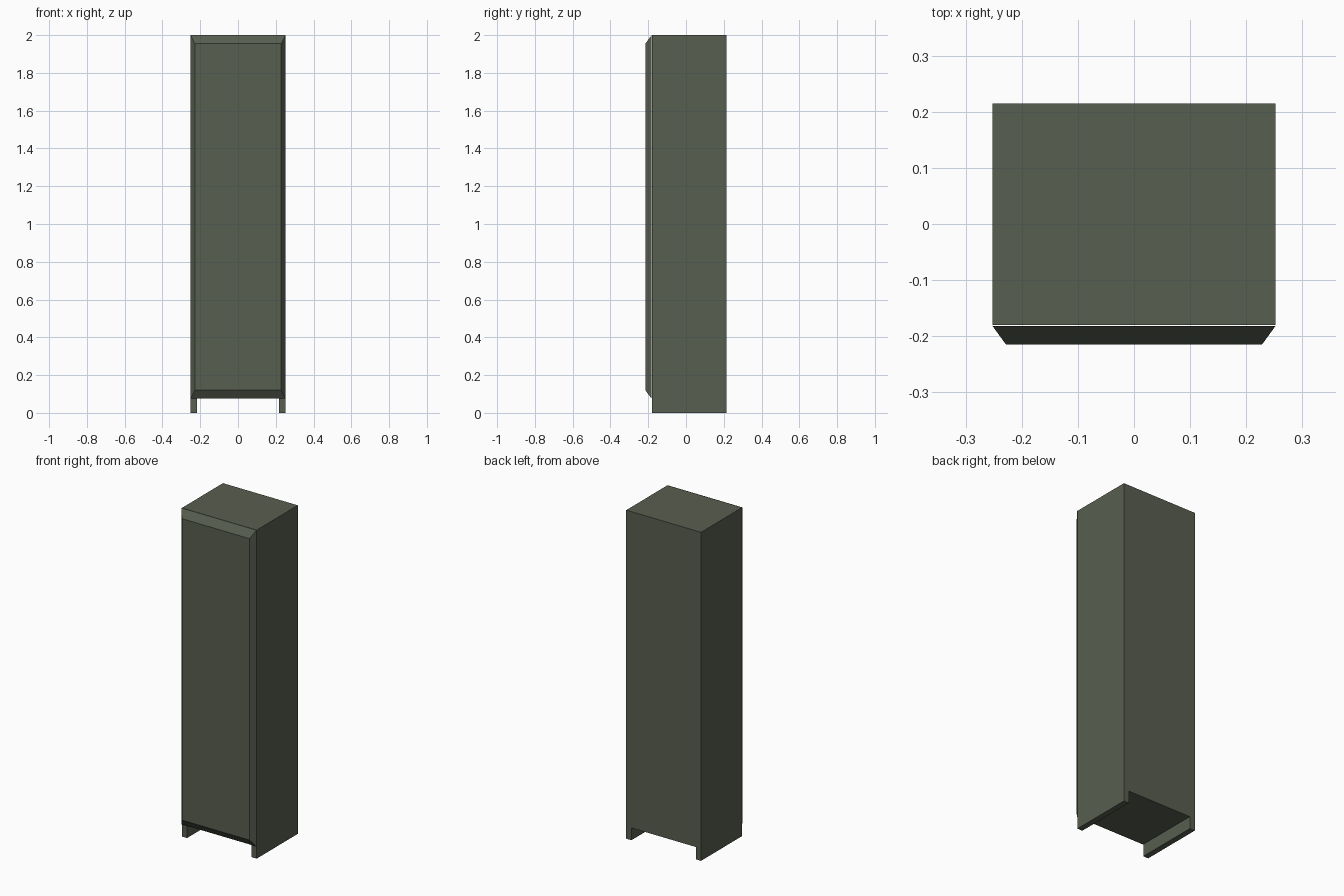
import bpy, bmesh

if "Cube" in bpy.data.objects:
    bpy.data.objects.remove(bpy.data.objects["Cube"])

paint = bpy.data.materials.new("olive grey paint")
paint.diffuse_color = (0.098, 0.112, 0.080, 1)
paint.use_nodes = True
paint.node_tree.nodes["Principled BSDF"].inputs["Base Color"].default_value = paint.diffuse_color


def loft(name, front, back):
    """Closed solid between two matching outlines given as 3D points."""
    bm = bmesh.new()
    a = [bm.verts.new(p) for p in front]
    b = [bm.verts.new(p) for p in back]
    bm.faces.new(a)
    bm.faces.new(b[::-1])
    n = len(a)
    for i in range(n):
        j = (i + 1) % n
        bm.faces.new((a[j], a[i], b[i], b[j]))
    bmesh.ops.recalc_face_normals(bm, faces=bm.faces)
    mesh = bpy.data.meshes.new(name)
    bm.to_mesh(mesh)
    bm.free()
    mesh.materials.append(paint)
    ob = bpy.data.objects.new(name, mesh)
    bpy.context.collection.objects.link(ob)
    return ob


def rect(x, y, z0, z1):
    return [(-x, y, z0), (x, y, z0), (x, y, z1), (-x, y, z1)]


W, LEG, BASE, TOP = 0.252, 0.217, 0.075, 2.0

# Cabinet body: sides run down to the floor as full-depth runners
profile = [(-W, 0), (-LEG, 0), (-LEG, BASE), (LEG, BASE),
           (LEG, 0), (W, 0), (W, TOP), (-W, TOP)]
loft("cabinet_body",
     [(x, -0.180, z) for x, z in profile],
     [(x, 0.215, z) for x, z in profile])

# Door with broad bevels, set a hairline in front of the body
loft("door",
     rect(0.228, -0.215, 0.12, 1.955),
     rect(W, -0.182, BASE, TOP))
